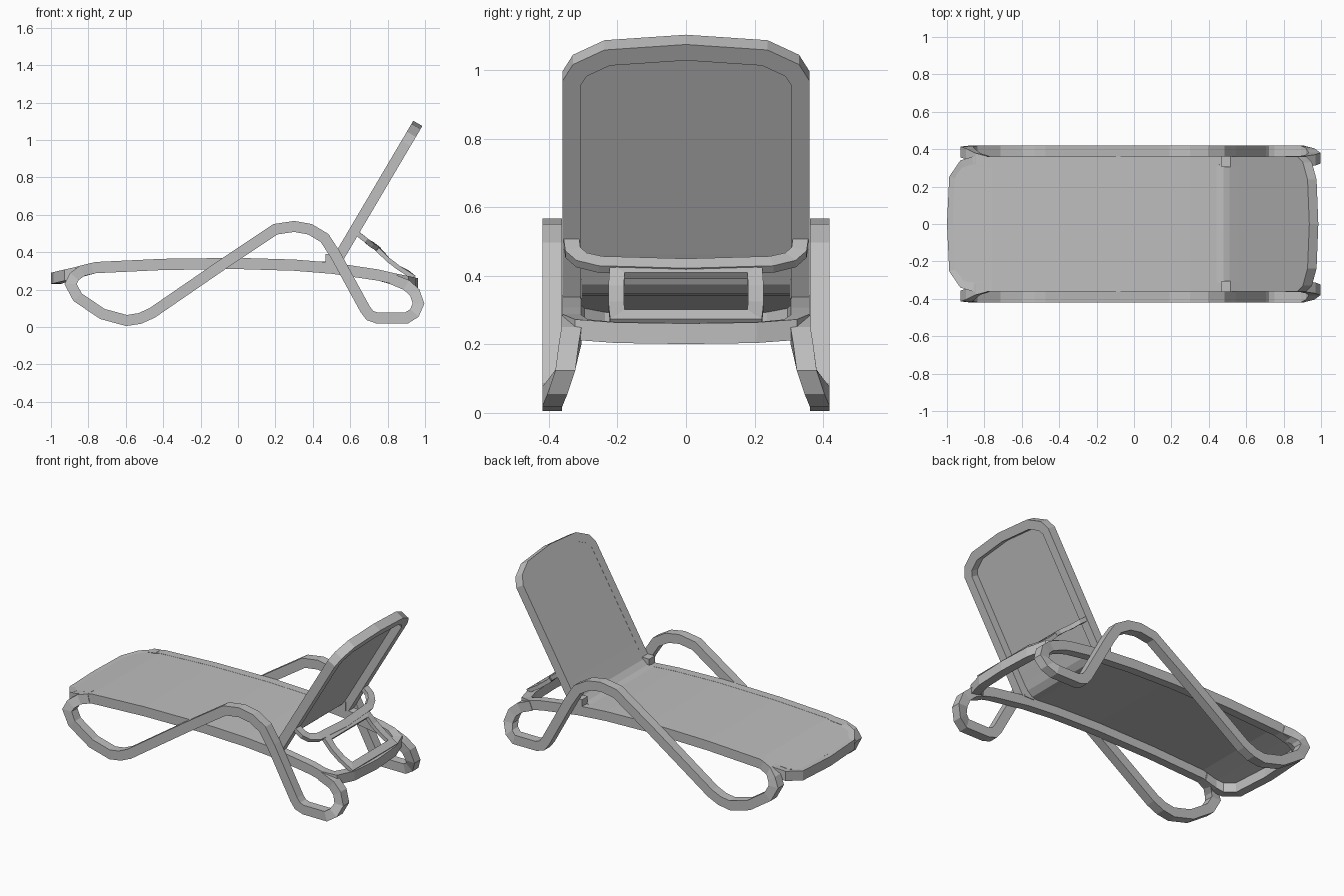
import bpy, bmesh
from mathutils import Vector

cube = bpy.data.objects.get("Cube")
if cube:
    bpy.data.objects.remove(cube)

# One moulded grey finish throughout
GREY = (0.52, 0.52, 0.52, 1)
grey = bpy.data.materials.new("light_grey_resin")
grey.use_nodes = True
grey.diffuse_color = GREY
grey.node_tree.nodes["Principled BSDF"].inputs["Base Color"].default_value = GREY


def finish(name, bm):
    bmesh.ops.recalc_face_normals(bm, faces=bm.faces)
    mesh = bpy.data.meshes.new(name)
    bm.to_mesh(mesh)
    bm.free()
    mesh.materials.append(grey)
    obj = bpy.data.objects.new(name, mesh)
    bpy.context.collection.objects.link(obj)
    return obj


def sweep(name, path, up, width, depth, closed=False):
    """Rectangular bar along a path, mitred at corners; depth runs along up."""
    pts, up, n = [Vector(p) for p in path], Vector(up).normalized(), len(path)
    bm, rings = bmesh.new(), []
    for i, p in enumerate(pts):
        a = (p - pts[i - 1]).normalized() if closed or i else None
        b = (pts[(i + 1) % n] - p).normalized() if closed or i < n - 1 else None
        a, b = a or b, b or a
        tangent = (a + b).normalized()
        side = tangent.cross(up).normalized() * (width / 2 / max(tangent.dot(a), 0.6))
        h = up * depth / 2
        rings.append([bm.verts.new(p + o) for o in (side + h, h - side, -side - h, side - h)])
    for i in range(n if closed else n - 1):
        r, s = rings[i], rings[(i + 1) % n]
        for k in range(4):
            bm.faces.new((r[k], r[(k + 1) % 4], s[(k + 1) % 4], s[k]))
    if not closed:
        bm.faces.new(rings[0])
        bm.faces.new(rings[-1])
    return finish(name, bm)


def mirrored(half):
    """Complete a path by reflecting it in y."""
    return half + [(x, -y, z) for x, y, z in reversed(half) if abs(y) > 1e-6]


def box(name, centre, size):
    bm = bmesh.new()
    bmesh.ops.create_cube(bm, size=1)
    for v in bm.verts:
        v.co = Vector(centre) + Vector(a * b for a, b in zip(v.co, size))
    return finish(name, bm)


# Gentle arch of the bed
ARCH = [(-1, .253), (-.86, .292), (-.76, .318), (-.4, .335), (0, .34),
        (.3, .331), (.5, .315), (.75, .278), (1, .215)]


def bed_z(x):
    for (x0, z0), (x1, z1) in zip(ARCH, ARCH[1:]):
        if x <= x1:
            return z0 + (z1 - z0) * (x - x0) / (x1 - x0)


# Bed frame
plan = [(-.974, 0), (-.962, .245), (-.912, .318), (-.86, .334)]
plan += [(x, .334) for x in (-.76, -.58, -.4, -.2, 0, .15, .3, .5, .63, .75, .83)]
plan += [(.89, .305), (.925, .2), (.937, 0)]
sweep("bed_frame", mirrored([(x, y, bed_z(x)) for x, y in plan]), (0, 0, 1), .052, .06, True)

# Looping arm and leg on each side
OUT, IN = .39, .334
loop = [(-.78, IN, .314), (-.835, .35, .3), (-.875, .375, .27), (-.895, .385, .23),
        (-.858, OUT, .16), (-.725, OUT, .07), (-.596, OUT, .035), (-.525, OUT, .046),
        (-.46, OUT, .075), (-.06, OUT, .35), (.2, OUT, .523), (.3, OUT, .538),
        (.385, OUT, .523), (.463, OUT, .476), (.52, OUT, .388), (.68, OUT, .095),
        (.705, OUT, .062), (.745, OUT, .048), (.9, OUT, .048), (.943, .375, .075),
        (.965, .352, .125), (.945, .342, .185), (.9, IN, .225), (.82, IN, .258)]
for label, s in (("left", 1), ("right", -1)):
    sweep(label + "_arm_loop", [(x, s * y, z) for x, y, z in loop], (0, 1, 0), .058, .058)
    box(label + "_hinge_block", (.5, s * .332, .362), (.065, .056, .056))

# Reclined backrest frame
ALONG, FACING = Vector((.508, 0, .861)), Vector((-.861, 0, .508))
BASE = Vector((.555, 0, .4))


def on_back(s, y, lift=0):
    return tuple(BASE + ALONG * s + FACING * lift + Vector((0, y, 0)))


half = [on_back(s, y) for s, y in
        ((-.06, .333), (.67, .333), (.712, .31), (.755, .23), (.773, 0))]
sweep("backrest_frame", mirrored(half), FACING, .054, .056)

# Sling panel over the bed, curving up the backrest
rows = [(x, w, bed_z(x) + .026) for x, w in
        ((-.968, .24), (-.92, .3), (-.86, .32), (-.76, .32), (-.58, .32), (-.4, .32),
         (-.2, .32), (0, .32), (.15, .32), (.3, .32), (.44, .32))]
rows += [(.48, .312, .35), (.512, .312, .377), (.535, .312, .415)]
rows += [on_back(s, w, .024) for s, w in ((.06, .32), (.66, .32), (.705, .3), (.75, .225))]
bm = bmesh.new()
strips = [[bm.verts.new((x, w * k, z)) for k in (-1, 0, 1)] for x, w, z in rows]
for a, b in zip(strips, strips[1:]):
    for k in (0, 1):
        bm.faces.new((a[k], a[k + 1], b[k + 1], b[k]))
tip = bm.verts.new(on_back(.768, 0, .024))
bm.faces.new((strips[-1][0], strips[-1][1], tip))
bm.faces.new((strips[-1][1], strips[-1][2], tip))
panel = finish("sling_panel", bm)
solid = panel.modifiers.new("thickness", 'SOLIDIFY')
solid.thickness = .006
solid.offset = 0

# Backrest prop: curved yoke and hinged stay
SLOPE = (.62, 0, .78)
yoke = [(.635, .335, .502), (.68, .33, .468), (.705, .305, .446), (.73, .25, .433), (.74, 0, .426)]
sweep("prop_yoke", mirrored(yoke), SLOPE, .045, .026)
stay = [(.75, .2, .414), (.8, .204, .362), (.86, .204, .316), (.925, .2, .278)]
sweep("prop_stay", mirrored(stay), SLOPE, .045, .024, True)
